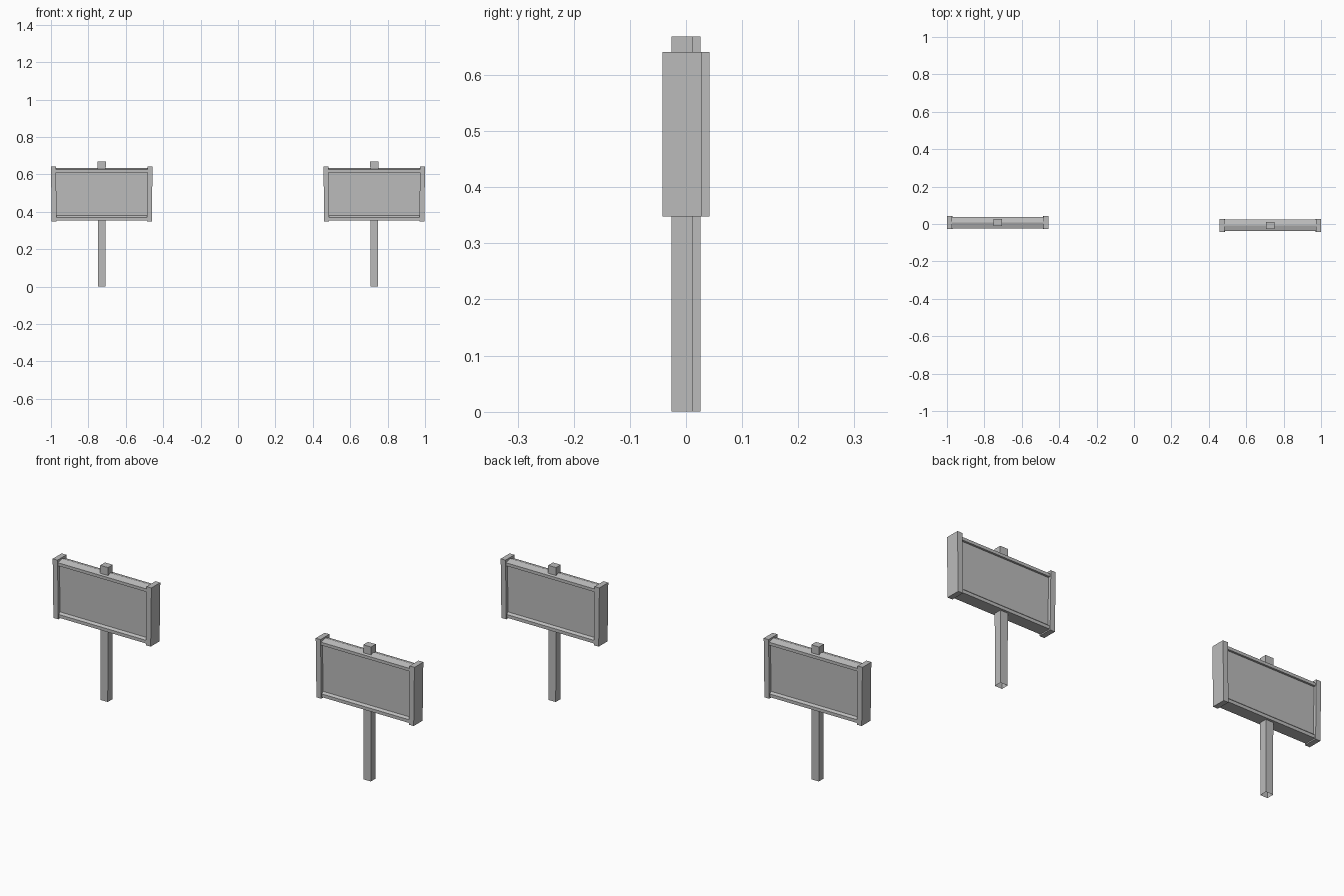
import bpy
import bmesh
from math import pi
from mathutils import Matrix

old = bpy.data.objects.get("Cube")
if old:
    bpy.data.objects.remove(old, do_unlink=True)

grey = bpy.data.materials.new("plain grey")
grey.use_nodes = True
colour = (0.5, 0.5, 0.5, 1)
grey.diffuse_color = colour
grey.node_tree.nodes["Principled BSDF"].inputs["Base Color"].default_value = colour

CENTRE_X, CENTRE_Y = 0.7285, -0.007


def finish(name, bm, turn):
    """Place a part on its sign; turn spins it half way round the origin."""
    bm.transform(Matrix.Rotation(turn, 4, 'Z') @ Matrix.Translation((CENTRE_X, CENTRE_Y, 0)))
    mesh = bpy.data.meshes.new(name)
    bm.to_mesh(mesh)
    bm.free()
    mesh.materials.append(grey)
    bpy.context.collection.objects.link(bpy.data.objects.new(name, mesh))


def box(x0, x1, half_y, z0, z1):
    bm = bmesh.new()
    bmesh.ops.create_cube(bm, size=1)
    for v in bm.verts:
        v.co.x = x1 if v.co.x > 0 else x0
        v.co.y = half_y if v.co.y > 0 else -half_y
        v.co.z = z1 if v.co.z > 0 else z0
    return bm


def board(half_x):
    """Recessed panel with a flat-bottomed lower rail and a ridged upper rail."""
    side = [(0.03, 0.354), (0.03, 0.37), (0.02, 0.379),
            (0.02, 0.611), (0.03, 0.611), (0.03, 0.626)]
    outline = side + [(0, 0.635)] + [(-y, z) for y, z in reversed(side)]
    bm = bmesh.new()
    face = bm.faces.new([bm.verts.new((-half_x, y, z)) for y, z in outline])
    result = bmesh.ops.extrude_face_region(bm, geom=[face], use_keep_orig=True)
    moved = [g for g in result["geom"] if isinstance(g, bmesh.types.BMVert)]
    bmesh.ops.translate(bm, verts=moved, vec=(2 * half_x, 0, 0))
    bmesh.ops.recalc_face_normals(bm, faces=bm.faces)
    return bm


for label, turn in (("left", 0), ("right", pi)):
    # Post, open underneath and slightly slimmer at the foot
    post = box(-0.0215, 0.0215, 0.0185, 0, 0.669)
    for v in post.verts:
        if v.co.z < 0.1:
            v.co.x *= 0.92
    foot = [f for f in post.faces if f.normal.z < -0.9 or f.calc_center_median().z < 0.01]
    bmesh.ops.delete(post, geom=foot, context='FACES_ONLY')
    finish(label + "_post", post, turn)

    # Board between the end caps
    finish(label + "_board", board(0.25), turn)

    # End caps, leaning in a touch at the bottom
    for end, s in (("outer", 1), ("inner", -1)):
        cap = box(*sorted((s * 0.245, s * 0.2715)), 0.035, 0.348, 0.641)
        for v in cap.verts:
            if v.co.z < 0.5:
                v.co.x -= s * 0.004
        finish(f"{label}_{end}_end_cap", cap, turn)
